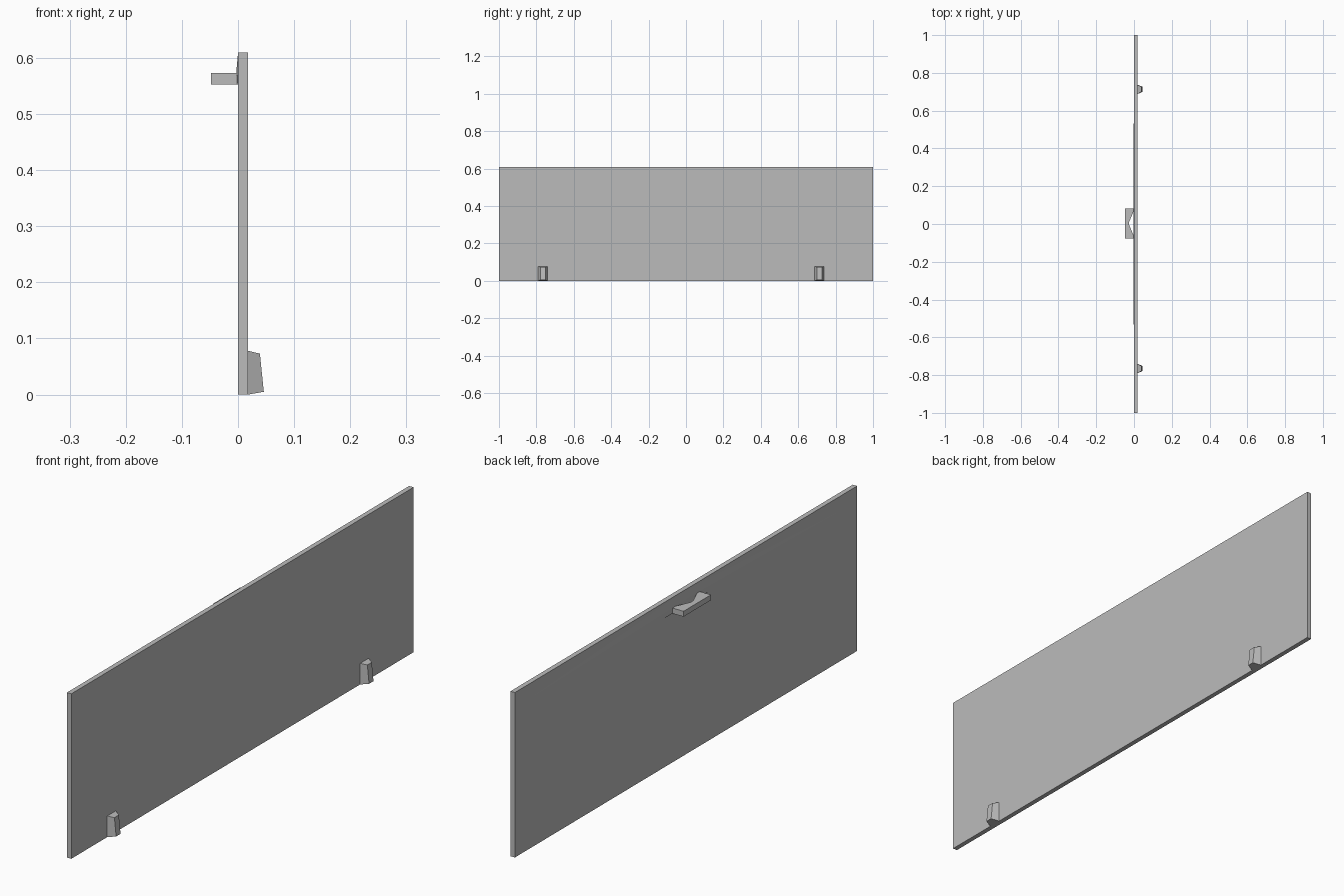
import bpy, bmesh

cube = bpy.data.objects.get("Cube")
if cube:
    bpy.data.objects.remove(cube, do_unlink=True)

grey = bpy.data.materials.new("plain grey")
grey.use_nodes = True
grey.diffuse_color = (0.5, 0.5, 0.5, 1)
grey.node_tree.nodes["Principled BSDF"].inputs["Base Color"].default_value = (0.5, 0.5, 0.5, 1)


def make_object(name, bm):
    bmesh.ops.recalc_face_normals(bm, faces=bm.faces)
    mesh = bpy.data.meshes.new(name)
    bm.to_mesh(mesh)
    bm.free()
    mesh.materials.append(grey)
    obj = bpy.data.objects.new(name, mesh)
    bpy.context.collection.objects.link(obj)
    return obj


def loft(name, ring_a, ring_b):
    """Solid joining two matching outlines."""
    bm = bmesh.new()
    a = [bm.verts.new(p) for p in ring_a]
    b = [bm.verts.new(p) for p in ring_b]
    bm.faces.new(a)
    bm.faces.new(b)
    for i in range(len(a)):
        j = (i + 1) % len(a)
        bm.faces.new((a[i], a[j], b[j], b[i]))
    return make_object(name, bm)


def rectangle(x, y, half, low, high):
    return [(x, y - half, low), (x, y + half, low),
            (x, y + half, high), (x, y - half, high)]


# Flat panel
loft("panel", rectangle(0.0, 0, 1, 0, 0.61), rectangle(0.018, 0, 1, 0, 0.61))

# Tapered pegs along the bottom edge
for name, y in (("left_peg", 0.713), ("right_peg", -0.765)):
    base = rectangle(0.018, y, 0.025, 0.0, 0.078)
    tip = rectangle(0.046, y, 0.013, 0.005, 0.073)
    tip[2:] = [(0.039, py, pz) for _, py, pz in tip[2:]]
    loft(name, base, tip)

# Pull handle with a notch on the panel side
outline = [(-0.048, -0.077), (0, -0.077), (0, -0.066), (-0.026, -0.004),
           (-0.026, 0.01), (0, 0.072), (0, 0.083), (-0.048, 0.083)]
loft("handle", [(x, y, 0.553) for x, y in outline],
     [(x, y, 0.573) for x, y in outline])

# Very shallow swelling of the panel behind the handle
bm = bmesh.new()
points = [(0, -0.95, 0.553), (0, 0.95, 0.553), (0, 0, 0.608),
          (-0.003, 0, 0.553), (-0.003, 0, 0.575)]
for p in points:
    bm.verts.new(p)
bmesh.ops.convex_hull(bm, input=bm.verts)
make_object("handle_backing", bm)
